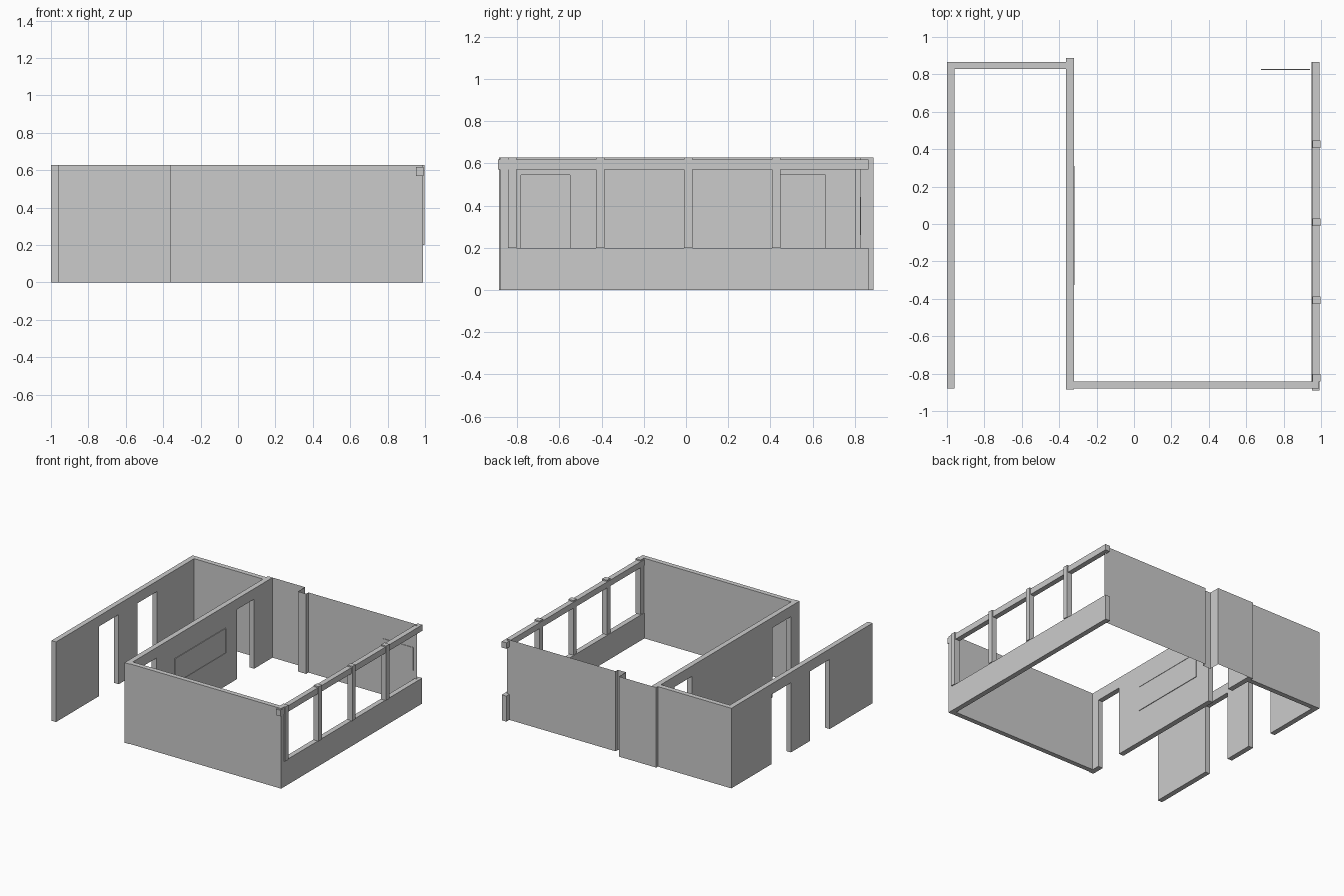
import bpy, bmesh

if "Cube" in bpy.data.objects:
    bpy.data.objects.remove(bpy.data.objects["Cube"])

H = 0.627        # wall height
DOOR_H = 0.545   # door head height


def finish(name, bm):
    bmesh.ops.recalc_face_normals(bm, faces=bm.faces)
    mesh = bpy.data.meshes.new(name)
    bm.to_mesh(mesh)
    bm.free()
    ob = bpy.data.objects.new(name, mesh)
    bpy.context.collection.objects.link(ob)
    return ob


def box(name, x, y, z):
    bm = bmesh.new()
    bmesh.ops.create_cube(bm, size=1)
    for v in bm.verts:
        for i, (a, b) in enumerate((x, y, z)):
            v.co[i] = a if v.co[i] < 0 else b
    return finish(name, bm)


def door_wall(name, x0, x1, y0, y1, doors):
    """Wall along y, its outline notched from the floor by each doorway."""
    pts = [(y0, 0)]
    for a, b in doors:
        pts += [(a, 0), (a, DOOR_H), (b, DOOR_H), (b, 0)]
    pts += [(y1, 0), (y1, H), (y0, H)]
    bm = bmesh.new()
    face = bm.faces.new([bm.verts.new((x0, y, z)) for y, z in pts])
    ext = bmesh.ops.extrude_face_region(bm, geom=[face], use_keep_orig=True)
    for g in ext["geom"]:
        if isinstance(g, bmesh.types.BMVert):
            g.co.x = x1
    return finish(name, bm)


# Corridor and partition walls with two doorways each
door_wall("corridor_wall", -1.0, -0.96, -0.88, 0.867, [(-0.35, -0.105), (0.13, 0.37)])
door_wall("partition_wall", -0.363, -0.322, -0.885, 0.887, [(-0.78, -0.55), (0.445, 0.66)])

# Solid end walls
box("corridor_back_wall", (-0.96, -0.363), (0.828, 0.867), (0, H))
box("room_front_wall", (-0.322, 0.99), (-0.88, -0.842), (0, H))

# Back wall of the room: a single thin sheet stepping around a column
path = [(-0.322, 0.887), (-0.04, 0.887), (-0.04, 0.80), (0.03, 0.80), (0.03, 0.828), (0.97, 0.828)]
bm = bmesh.new()
cols = [[bm.verts.new((x, y, z)) for z in (0, H)] for x, y in path]
for a, b in zip(cols, cols[1:]):
    bm.faces.new((a[0], b[0], b[1], a[1]))
finish("room_back_wall", bm)

# Window side: parapet, header beam and posts
box("window_parapet", (0.95, 0.99), (-0.842, 0.865), (0, 0.20))
box("window_header", (0.951, 0.991), (-0.89, 0.865), (0.57, 0.617))
for i, y in enumerate((-0.842, -0.427, -0.01, 0.407)):
    box(f"window_post_{i + 1}", (0.955, 0.998), (y, y + 0.04), (0.20, H))

# Board on the partition: panel and thin frame
T = 0.006
box("board_panel", (-0.322, -0.320), (-0.32, 0.305), (0.26, 0.45))
for n, y, z in (("bottom", (-0.325, 0.31), (0.255, 0.255 + T)),
                ("top", (-0.325, 0.31), (0.449, 0.449 + T)),
                ("left", (-0.325, -0.325 + T), (0.255, 0.455)),
                ("right", (0.31 - T, 0.31), (0.255, 0.455))):
    box("board_frame_" + n, (-0.322, -0.317), y, z)

# Small board on the back wall
box("small_board", (0.68, 0.94), (0.824, 0.828), (0.26, 0.44))
